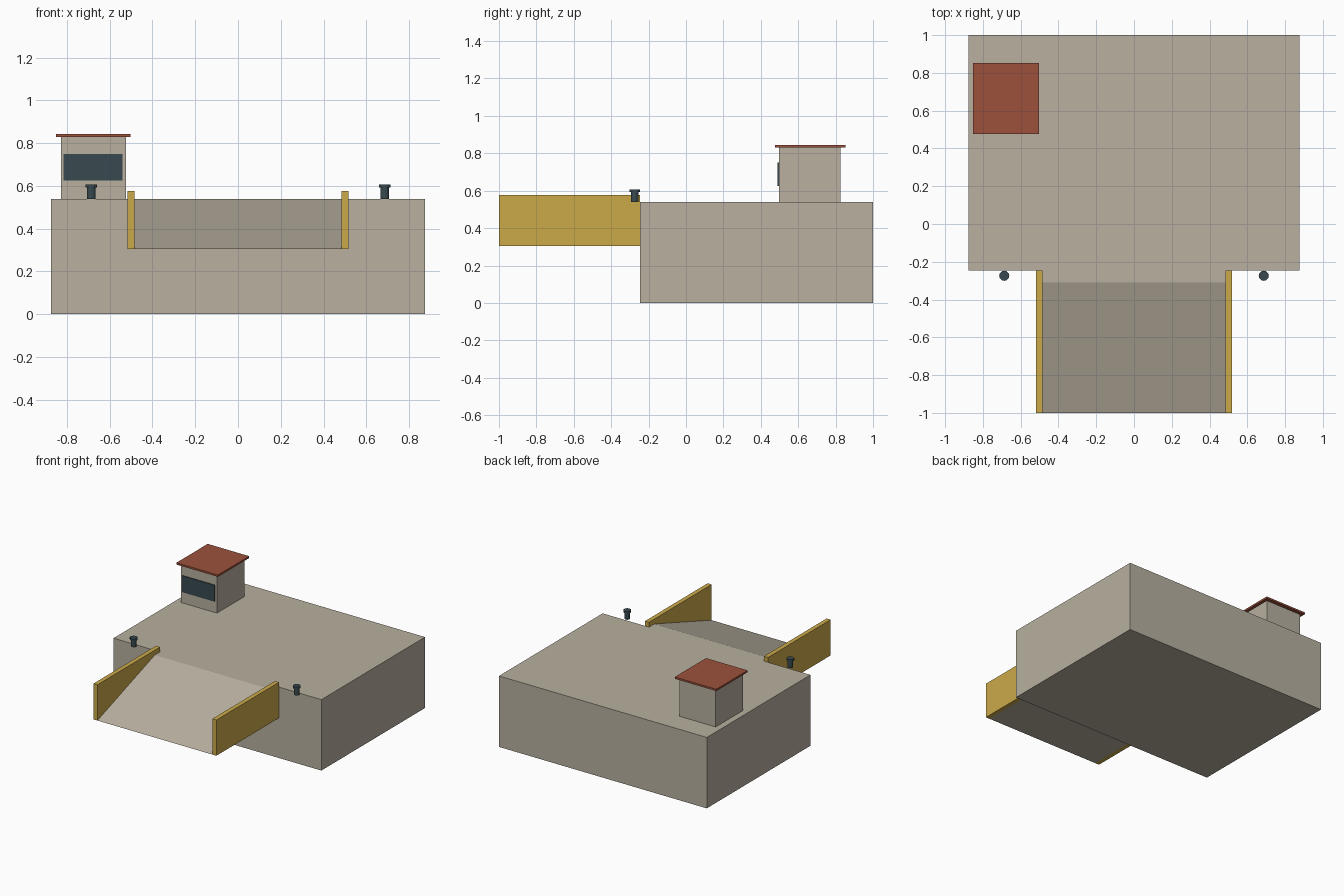
import bpy, bmesh

if "Cube" in bpy.data.objects:
    bpy.data.objects.remove(bpy.data.objects["Cube"])


def lin(h):
    """Hex sRGB to linear RGBA."""
    c = [int(h[i:i + 2], 16) / 255 for i in (0, 2, 4)]
    return [v / 12.92 if v <= 0.04045 else ((v + 0.055) / 1.055) ** 2.4 for v in c] + [1]


def material(name, h):
    m = bpy.data.materials.new(name)
    m.diffuse_color = lin(h)
    m.use_nodes = True
    m.node_tree.nodes["Principled BSDF"].inputs["Base Color"].default_value = m.diffuse_color
    return m


concrete = material("concrete", "B8B0A0")
yellow = material("yellow_paint", "CCAA4A")
red = material("red_roof", "9C513C")
dark = material("dark_steel", "384A50")


def finish(bm, name, mat):
    bmesh.ops.recalc_face_normals(bm, faces=bm.faces)
    me = bpy.data.meshes.new(name)
    bm.to_mesh(me)
    bm.free()
    me.materials.append(mat)
    ob = bpy.data.objects.new(name, me)
    bpy.context.collection.objects.link(ob)
    return ob


def box(name, x, y, z, mat):
    bm = bmesh.new()
    bmesh.ops.create_cube(bm, size=1)
    for v in bm.verts:
        v.co = [r[0] if c < 0 else r[1] for r, c in zip((x, y, z), v.co)]
    return finish(bm, name, mat)


def side_profile(name, pts, x0, x1, mat):
    """Extrude a (y, z) outline along x."""
    bm = bmesh.new()
    face = bm.faces.new([bm.verts.new((x0, y, z)) for y, z in pts])
    new = bmesh.ops.extrude_face_region(bm, geom=[face])["geom"]
    bmesh.ops.translate(bm, vec=(x1 - x0, 0, 0),
                        verts=[g for g in new if isinstance(g, bmesh.types.BMVert)])
    return finish(bm, name, mat)


def lathe(name, profile, x, y, mat, sides=12):
    """Revolve a (radius, z) outline into a capped solid."""
    bm = bmesh.new()
    ring = [bm.verts.new((r, 0, z)) for r, z in profile]
    edges = [bm.edges.new(p) for p in zip(ring, ring[1:])]
    bmesh.ops.spin(bm, geom=ring + edges, cent=(0, 0, 0), axis=(0, 0, 1),
                   angle=6.283185307, steps=sides)
    bmesh.ops.remove_doubles(bm, verts=bm.verts, dist=0.0005)
    ob = finish(bm, name, mat)
    ob.location = (x, y, 0)
    return ob


# Quay block and the loading ramp in front of it
box("quay_block", (-0.875, 0.875), (-0.247, 1), (0, 0.54), concrete)
side_profile("ramp", [(-0.247, 0.305), (-0.247, 0.54), (-0.31, 0.54), (-1, 0.305)],
             -0.485, 0.485, concrete)

# Ramp side walls and mooring bollards, mirrored left and right
for s, side in ((-1, "left"), (1, "right")):
    box("ramp_wall_" + side, sorted((s * 0.484, s * 0.518)), (-1, -0.247),
        (0.305, 0.577), yellow)
    lathe("bollard_" + side,
          [(0, 0.54), (0.02, 0.54), (0.02, 0.592), (0.027, 0.592), (0.027, 0.607), (0, 0.607)],
          s * 0.687, -0.274, dark)

# Control hut with window and roof
box("hut", (-0.828, -0.525), (0.497, 0.825), (0.54, 0.83), concrete)
box("hut_window", (-0.816, -0.54), (0.49, 0.4985), (0.625, 0.75), dark)
box("hut_roof", (-0.852, -0.502), (0.476, 0.852), (0.83, 0.844), red)
